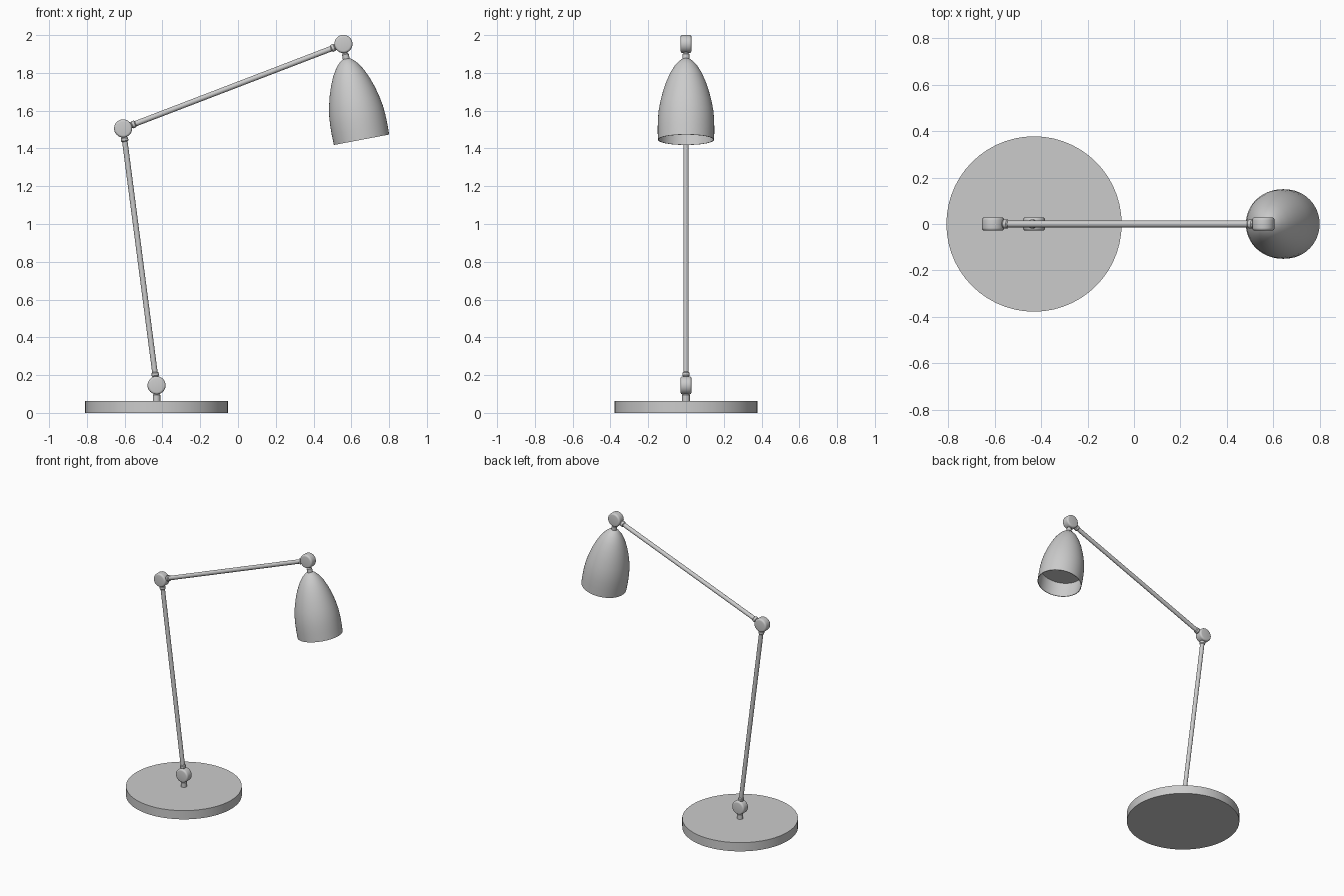
import bpy, bmesh, math
from mathutils import Vector

if "Cube" in bpy.data.objects:
    bpy.data.objects.remove(bpy.data.objects["Cube"])


def lathe(name, profile, origin, axis, segs=32, angle=35):
    """Revolve (radius, distance) points around an axis starting at origin."""
    bm = bmesh.new()
    rings = []
    for r, t in profile:
        if r == 0:
            rings.append([bm.verts.new((0, 0, t))])
        else:
            rings.append([bm.verts.new((r * math.cos(2 * math.pi * i / segs),
                                        r * math.sin(2 * math.pi * i / segs), t))
                          for i in range(segs)])
    for a, b in zip(rings, rings[1:]):
        for i in range(segs):
            j = (i + 1) % segs
            loop = [a[i % len(a)], a[j % len(a)], b[j % len(b)], b[i % len(b)]]
            bm.faces.new(list(dict.fromkeys(loop)))
    bmesh.ops.recalc_face_normals(bm, faces=bm.faces)
    mesh = bpy.data.meshes.new(name)
    bm.to_mesh(mesh)
    bm.free()
    ob = bpy.data.objects.new(name, mesh)
    bpy.context.collection.objects.link(ob)
    ob.location = origin
    ob.rotation_euler = Vector(axis).to_track_quat('Z', 'Y').to_euler()
    bpy.ops.object.select_all(action='DESELECT')
    bpy.context.view_layer.objects.active = ob
    ob.select_set(True)
    bpy.ops.object.shade_smooth_by_angle(angle=math.radians(angle))
    return ob


base_joint = Vector((-0.431, 0, 0.146))
elbow = Vector((-0.608, 0, 1.506))
head_joint = Vector((0.558, 0, 1.953))

# Weighted round base and its short neck
lathe("base", [(0, 0), (0.378, 0), (0.378, 0.063), (0, 0.063)], (-0.431, 0, 0), (0, 0, 1), 56)
lathe("base_neck", [(0, 0), (0.020, 0), (0.020, 0.034), (0.014, 0.04), (0.014, 0.06), (0, 0.06)],
      (-0.431, 0, 0.06), (0, 0, 1), 24)

# Disc joints with rounded rims, turning about the y axis
R, H, B = 0.048, 0.029, 0.012
rim = [(R - B + B * math.cos(a), H - B + B * math.sin(a))
       for a in (math.radians(d) for d in (90, 67, 45, 22, 0))]
joint_profile = [(0, H)] + rim + [(r, -t) for r, t in reversed(rim)] + [(0, -H)]
for name, p in (("base_joint", base_joint), ("elbow_joint", elbow), ("head_joint", head_joint)):
    lathe(name, joint_profile, p, (0, 1, 0))

# Arms: thin rods with a stepped collar at each end
for name, p, q in (("lower_arm", base_joint, elbow), ("upper_arm", elbow, head_joint)):
    n = (q - p).length
    half = [(0, 0.03), (0.015, 0.03), (0.015, 0.046), (0.0195, 0.052), (0.0195, 0.066), (0.0145, 0.071)]
    lathe(name, half + [(r, n - t) for r, t in reversed(half)], p, q - p, 24)

# Lamp head: neck, thin-walled bell shade and recessed diffuser
aim = Vector((0.186, 0, -0.983))
lathe("shade_neck", [(0, 0.03), (0.013, 0.03), (0.013, 0.05), (0.018, 0.056), (0.018, 0.095), (0, 0.095)],
      head_joint, aim, 24)
outer = [(0.018, 0.080), (0.034, 0.090), (0.058, 0.115), (0.083, 0.155), (0.105, 0.205),
         (0.122, 0.255), (0.136, 0.31), (0.145, 0.36), (0.149, 0.41), (0.150, 0.46), (0.149, 0.516)]
inner = [(r - 0.004, t) for r, t in reversed(outer[-4:])]
lathe("shade", [(0, 0.080)] + outer + inner, head_joint, aim, 48, 40)
lathe("diffuser", [(0, 0.395), (0.146, 0.395), (0.146, 0.405), (0, 0.405)], head_joint, aim, 48)
